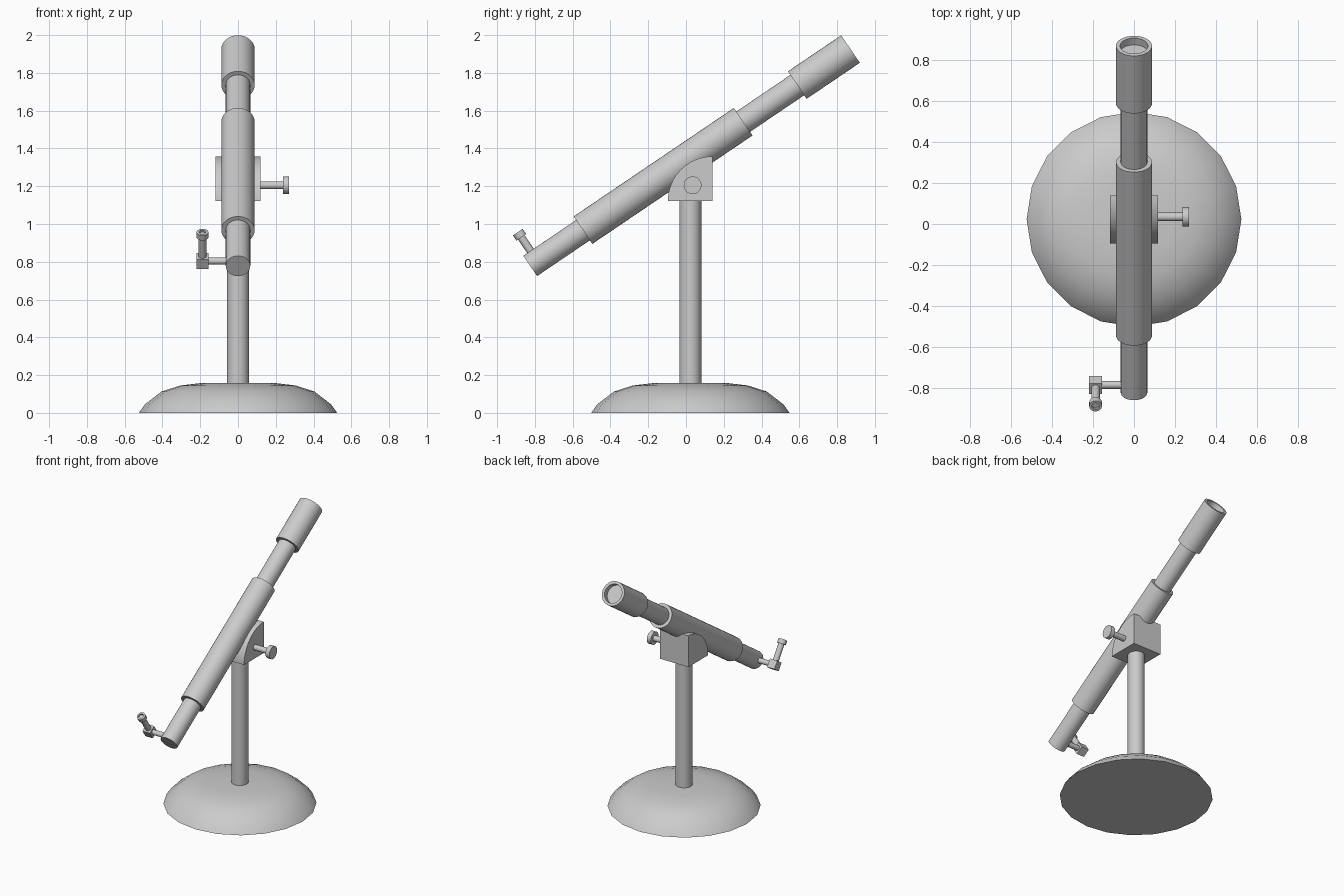
import bpy, bmesh, math
from mathutils import Vector, Matrix

if "Cube" in bpy.data.objects:
    bpy.data.objects.remove(bpy.data.objects["Cube"])


def finish(name, bm, matrix=Matrix()):
    bmesh.ops.remove_doubles(bm, verts=bm.verts, dist=1e-5)
    bmesh.ops.recalc_face_normals(bm, faces=bm.faces)
    mesh = bpy.data.meshes.new(name)
    bm.to_mesh(mesh)
    bm.free()
    ob = bpy.data.objects.new(name, mesh)
    ob.matrix_world = matrix
    bpy.context.collection.objects.link(ob)
    bpy.ops.object.select_all(action='DESELECT')
    ob.select_set(True)
    bpy.context.view_layer.objects.active = ob
    bpy.ops.object.shade_smooth_by_angle(angle=math.radians(30))
    return ob


def lathe(name, profile, origin, axis, sides=32):
    """Spin (radius, height) points around an axis starting at origin."""
    bm = bmesh.new()
    vs = [bm.verts.new((r, 0, h)) for r, h in profile]
    es = [bm.edges.new(p) for p in zip(vs, vs[1:])]
    bmesh.ops.spin(bm, geom=vs + es, cent=(0, 0, 0), axis=(0, 0, 1),
                   angle=math.tau, steps=sides, use_merge=True)
    rot = Vector(axis).to_track_quat('Z', 'Y').to_matrix().to_4x4()
    return finish(name, bm, Matrix.Translation(origin) @ rot)


def rod(r, a, b):
    return [(0, a), (r, a), (r, b), (0, b)]


def cup(r, inner, a, b, depth):
    return [(0, a), (r, a), (r, b), (inner, b), (inner, b - depth), (0, b - depth)]


X, Z = Vector((1, 0, 0)), Vector((0, 0, 1))
TILT = math.radians(34.1)
ALONG = Vector((0, math.cos(TILT), math.sin(TILT)))
UP = Vector((0, -math.sin(TILT), math.cos(TILT)))
TAIL = Vector((0, -0.825, 0.778))
STAND = Vector((0, 0.023, 0))

# Stand
lathe("base", [(0, 0), (0.525, 0), (0.493, 0.045), (0.405, 0.113),
               (0.305, 0.145), (0.195, 0.158), (0, 0.16)], STAND, Z, 20)
lathe("post", rod(0.058, 0.14, 1.14), STAND, Z)

# Mount block with a quarter-round front
bm = bmesh.new()
cy, cz, R = 0.14, 1.122, 0.236
pts = [(cy, cz)] + [(cy - R * math.sin(a), cz + R * math.cos(a))
                    for a in (i * math.pi / 32 for i in range(17))]
face = bm.faces.new([bm.verts.new((-0.118, y, z)) for y, z in pts])
ext = bmesh.ops.extrude_face_region(bm, geom=[face])["geom"]
bmesh.ops.translate(bm, vec=(0.236, 0, 0),
                    verts=[g for g in ext if isinstance(g, bmesh.types.BMVert)])
finish("mount_block", bm)

# Clamp knob
KNOB = Vector((0, 0.035, 1.205))
lathe("clamp_shaft", rod(0.021, 0.1, 0.25), KNOB, X)
lathe("clamp_knob", rod(0.047, 0.238, 0.27), KNOB, X)

# Telescope tube
lathe("inner_tube", rod(0.065, 0, 1.75), TAIL, ALONG)
lathe("tube_sleeve", rod(0.088, 0.338, 1.362), TAIL, ALONG)
lathe("lens_hood", cup(0.088, 0.068, 1.708, 2.048, 0.04), TAIL, ALONG)

# Eyepiece
EYE = TAIL + ALONG * 0.046 + X * -0.188
lathe("eyepiece_arm", rod(0.019, 0.02, 0.16), EYE, X)
bm = bmesh.new()
bmesh.ops.create_cube(bm, size=0.062)
finish("eyepiece_block", bm, Matrix.Translation(EYE) @ Matrix.Rotation(TILT, 4, 'X'))
lathe("eyepiece_stem", rod(0.021, 0.02, 0.16), EYE, UP)
lathe("eyepiece_cup", cup(0.031, 0.018, 0.152, 0.185, 0.012), EYE, UP)
